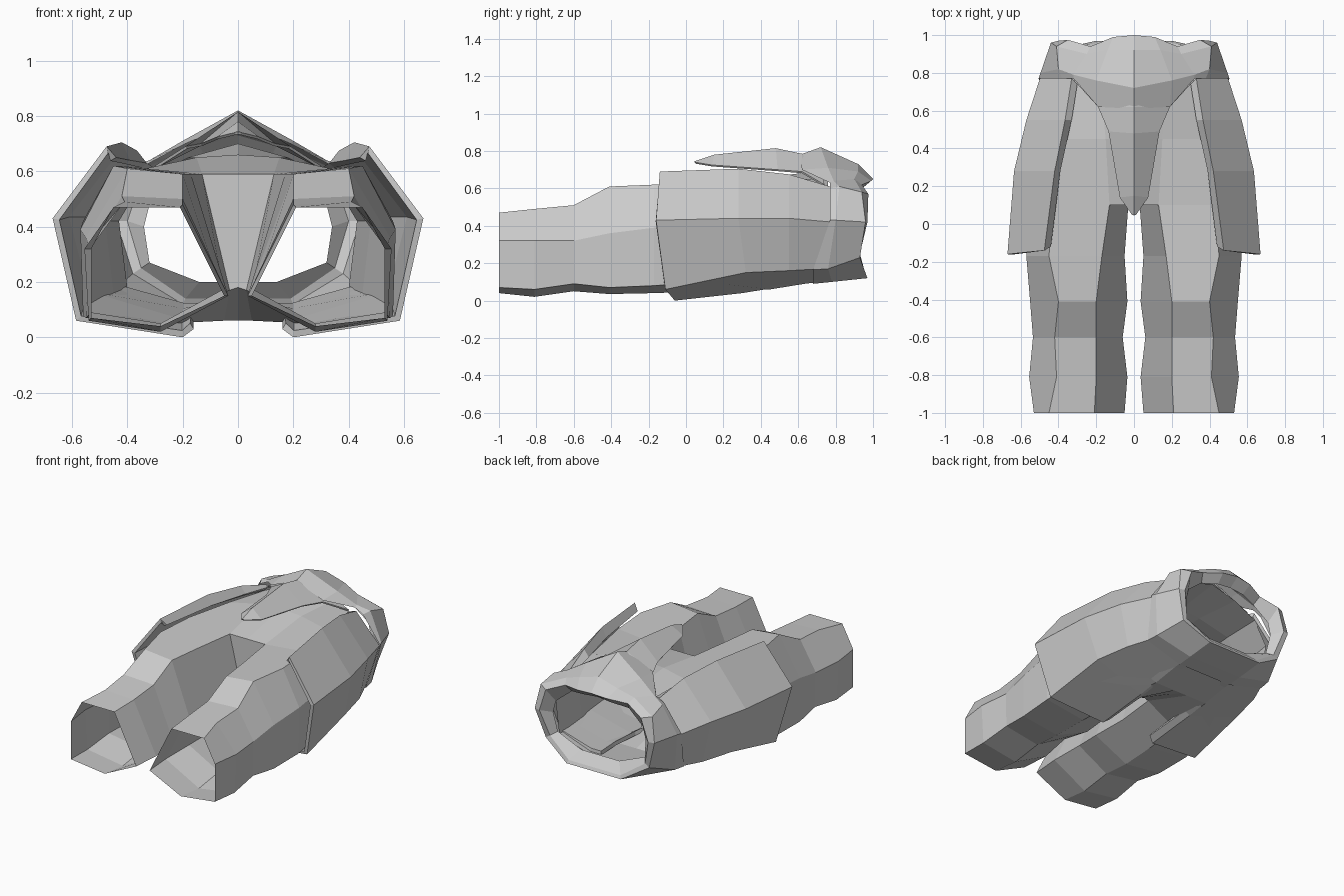
import bpy, bmesh


def loft(bm, rings, closed=False):
    """Skin a list of equal-length rings of (x, y, z) points."""
    rows = [[bm.verts.new(p) for p in r] for r in rings]
    n = len(rows[0])
    for a, b in zip(rows, rows[1:]):
        for i in range(n if closed else n - 1):
            j = (i + 1) % n
            bm.faces.new((a[i], a[j], b[j], b[i]))
    return rows


def finish(bm, name, thickness=0.0):
    bmesh.ops.remove_doubles(bm, verts=bm.verts, dist=0.0005)
    bmesh.ops.recalc_face_normals(bm, faces=bm.faces)
    me = bpy.data.meshes.new(name)
    bm.to_mesh(me)
    bm.free()
    ob = bpy.data.objects.new(name, me)
    bpy.context.collection.objects.link(ob)
    if thickness:
        s = ob.modifiers.new("thickness", 'SOLIDIFY')
        s.thickness = thickness
        s.offset = -1
    m = ob.modifiers.new("mirror", 'MIRROR')
    m.use_clip = True
    m.merge_threshold = 0.001
    return ob


def at(y, pts):
    return [(x, y, z) for x, z in pts]


# Trousers: hexagonal leg tube running into an open pelvis half-shell
bm = bmesh.new()
crotch = [(.13, .59), (.43, .62), (.56, .42), (.54, .10), (.25, .05), (.03, .17)]
leg = [
    at(-1.0, [(.21, .47), (.45, .47), (.53, .32), (.53, .07), (.28, .04), (.05, .15)]),
    at(-.81, [(.20, .48), (.41, .49), (.555, .32), (.54, .06), (.28, .02), (.035, .15)]),
    at(-.60, [(.20, .50), (.42, .51), (.535, .32), (.53, .09), (.28, .05), (.06, .17)]),
    at(-.41, [(.20, .59), (.40, .61), (.55, .36), (.55, .07), (.28, .035), (.035, .15)]),
    at(-.17, [(.17, .59), (.45, .62), (.57, .39), (.56, .08), (.27, .04), (.05, .16)]),
    at(.10, crotch),
]
loft(bm, leg, closed=True)
loft(bm, [
    at(.10, [(0, .59)] + crotch + [(0, .18)]),
    at(.45, [(0, .66), (.15, .65), (.38, .60), (.48, .42), (.45, .16), (.2, .06), (.05, .06), (0, .06)]),
    at(.76, [(0, .70), (.18, .65), (.34, .57), (.43, .42), (.40, .18), (.2, .11), (.05, .11), (0, .11)]),
])
bm.faces.new([bm.verts.new(p) for p in
              [(0, .10, .59), (.13, .10, .59), (.03, .10, .17), (0, .10, .18)]])
finish(bm, "trousers")

# Hip guards: folded plates wrapping the outside of each thigh
bm = bmesh.new()
loft(bm, [
    [(.44, -.12, .65), (.475, -.14, .69), (.67, -.16, .43), (.585, -.11, .06), (.2, -.06, 0), (.16, -.04, .03)],
    [(.39, .28, .64), (.42, .28, .705), (.635, .28, .44), (.56, .32, .15), (.2, .30, .04), (.16, .30, .06)],
    [(.33, .55, .63), (.365, .55, .675), (.57, .55, .44), (.51, .55, .16), (.2, .55, .08), (.14, .55, .09)],
    [(.30, .74, .61), (.33, .77, .61), (.495, .78, .42), (.44, .72, .17), (.2, .72, .10), (.12, .72, .10)],
])
finish(bm, "hip_guard", 0.025)

# Belt: peaked band around the waist, turned in at the open end
bm = bmesh.new()
loft(bm, [
    [(0, .61, .78), (.19, .62, .70), (.32, .77, .63), (.38, .77, .60), (.505, .77, .43), (.46, .68, .165), (.2, .68, .09), (0, .68, .09)],
    [(0, .72, .82), (.20, .76, .71), (.32, .79, .64), (.40, .82, .61), (.495, .80, .43), (.45, .76, .17), (.2, .78, .10), (0, .78, .10)],
    [(0, .92, .73), (.14, .92, .69), (.25, .90, .65), (.41, .94, .58), (.44, .96, .42), (.38, .93, .23), (.2, .97, .12), (0, .97, .12)],
    [(0, 1.0, .65), (.11, .99, .64), (.23, .94, .62), (.35, .975, .57), (.40, .97, .42), (.35, .93, .25), (.19, .96, .14), (0, .96, .14)],
    [(0, .93, .60), (.10, .93, .59), (.21, .90, .57), (.32, .91, .48), (.34, .91, .40), (.32, .89, .27), (.14, .90, .20), (0, .90, .20)],
])
finish(bm, "belt")

# Front flap: ridged tongue hanging from the belt to a point
bm = bmesh.new()
loft(bm, [
    [(0, .045, .745), (.012, .05, .74)],
    [(0, .15, .78), (.075, .14, .725)],
    [(0, .48, .815), (.135, .49, .70)],
    [(0, .62, .785), (.19, .62, .69)],
    [(0, .72, .77), (.30, .74, .62)],
])
finish(bm, "front_flap", 0.01)
